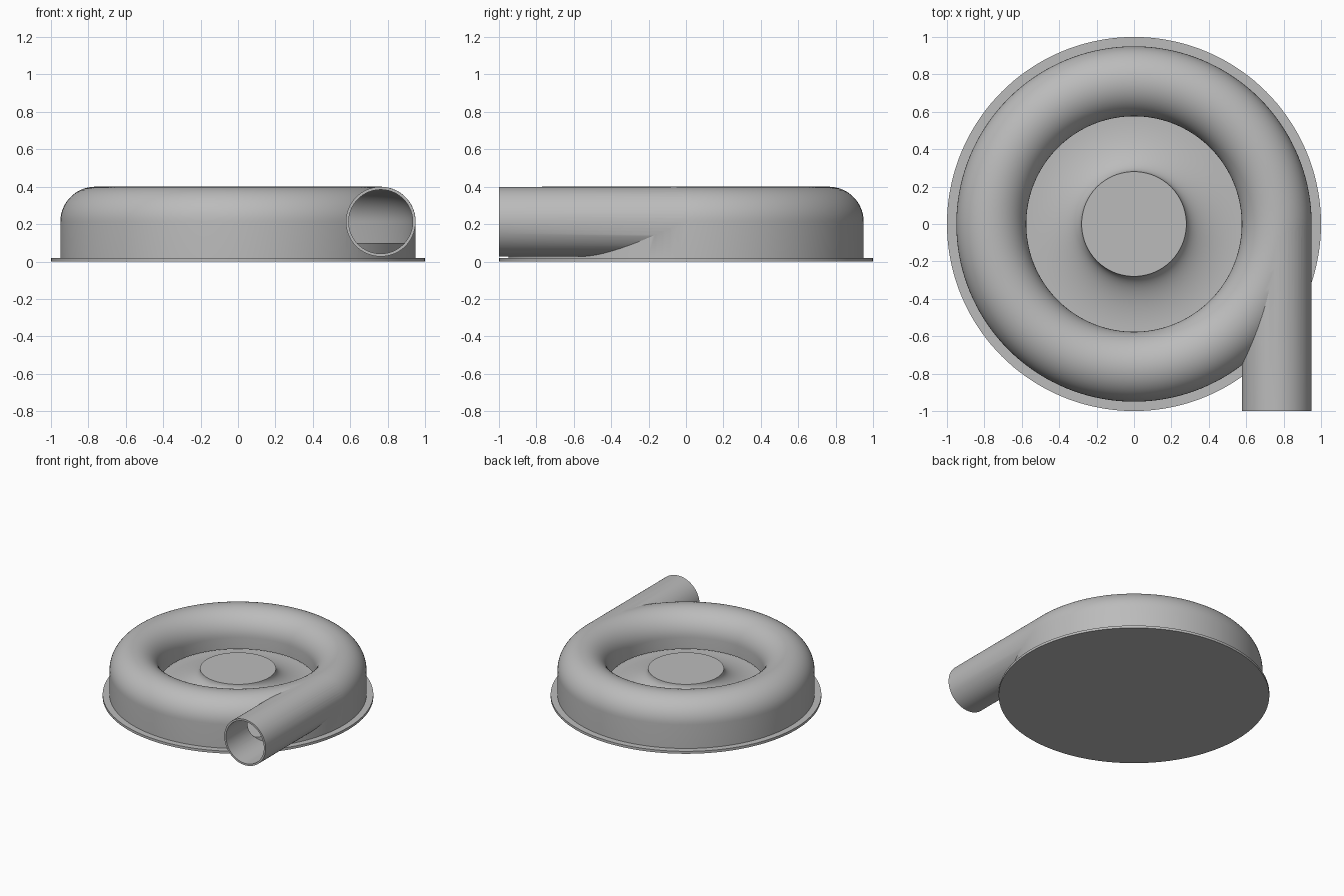
import bpy, bmesh, math
from mathutils import Matrix

cube = bpy.data.objects.get("Cube")
if cube:
    bpy.data.objects.remove(cube, do_unlink=True)

TUBE_X, TUBE_Z, TUBE_R = 0.763, 0.213, 0.187   # scroll tube centre and radius
WALL = 0.015
SEGMENTS = 144

grey = bpy.data.materials.new("plain_grey")
grey.use_nodes = True
colour = (0.5, 0.5, 0.5, 1)
grey.diffuse_color = colour
grey.node_tree.nodes["Principled BSDF"].inputs["Base Color"].default_value = colour


def add_object(name, bm):
    bmesh.ops.recalc_face_normals(bm, faces=bm.faces)
    mesh = bpy.data.meshes.new(name)
    bm.to_mesh(mesh)
    bm.free()
    mesh.materials.append(grey)
    obj = bpy.data.objects.new(name, mesh)
    bpy.context.collection.objects.link(obj)
    return obj


def lathe(name, profile, closed):
    """Revolve (radius, height) points around the z axis."""
    bm = bmesh.new()
    verts = [bm.verts.new((r, 0, z)) for r, z in profile]
    pairs = list(zip(verts, verts[1:]))
    if closed:
        pairs.append((verts[-1], verts[0]))
    edges = [bm.edges.new(p) for p in pairs]
    bmesh.ops.spin(bm, geom=verts + edges, cent=(0, 0, 0), axis=(0, 0, 1),
                   angle=math.tau, steps=SEGMENTS, use_merge=False)
    bmesh.ops.remove_doubles(bm, verts=bm.verts, dist=1e-5)
    return add_object(name, bm)


def cylinder_y(name, radius, y0, y1):
    """Solid cylinder along y, in line with the scroll tube."""
    bm = bmesh.new()
    place = Matrix.Translation((TUBE_X, (y0 + y1) / 2, TUBE_Z)) @ Matrix.Rotation(math.pi / 2, 4, 'X')
    bmesh.ops.create_cone(bm, cap_ends=True, segments=72, radius1=radius, radius2=radius,
                          depth=y1 - y0, matrix=place)
    return add_object(name, bm)


def arch(radius, steps=28):
    """Half circle over the tube centre, from the outside to the inside."""
    return [(TUBE_X + radius * math.cos(math.pi * i / steps),
             TUBE_Z + radius * math.sin(math.pi * i / steps)) for i in range(steps + 1)]


def combine(target, tool, operation):
    bpy.context.view_layer.objects.active = target
    mod = target.modifiers.new("combine", 'BOOLEAN')
    mod.operation, mod.solver, mod.object = operation, 'EXACT', tool
    bpy.ops.object.modifier_apply(modifier=mod.name)
    bpy.data.objects.remove(tool, do_unlink=True)


def smooth(obj):
    bpy.ops.object.select_all(action='DESELECT')
    obj.select_set(True)
    bpy.context.view_layer.objects.active = obj
    bpy.ops.object.shade_smooth_by_angle(angle=math.radians(25))


# Scroll housing with its tangent outlet pipe
outer, inner = TUBE_X + TUBE_R, TUBE_X - TUBE_R
housing = lathe("scroll_housing", [(outer, 0.015)] + arch(TUBE_R) + [(inner, 0.015)], True)
combine(housing, cylinder_y("outlet_pipe", TUBE_R - 0.0005, -1.0, -0.002), 'UNION')

# Hollow inside, open towards the hub below the inner lip
bore = TUBE_R - WALL
cavity = lathe("cavity", [(TUBE_X + bore, 0.005)] + arch(bore)
               + [(TUBE_X - bore, 0.12), (0.5, 0.12), (0.5, 0.005)], True)
combine(housing, cavity, 'DIFFERENCE')
combine(housing, cylinder_y("pipe_bore", bore - 0.001, -1.1, -0.004), 'DIFFERENCE')
smooth(housing)

# Base flange
base = lathe("base_flange", [(0, 0), (1, 0), (1, 0.02), (0, 0.02)], False)
smooth(base)

# Raised floor and flared hub
HUB_R, FLARE_R, HUB_Z, FLOOR_Z = 0.28, 0.57, 0.23, 0.1
flare = [(FLARE_R - (FLARE_R - HUB_R) * math.sin(a), HUB_Z - (HUB_Z - FLOOR_Z) * math.cos(a))
         for a in (math.pi / 2 * i / 16 for i in range(17))]
floor_r = TUBE_X + bore - 0.004
hub = lathe("flared_hub", [(0, 0.01), (floor_r, 0.01), (floor_r, FLOOR_Z)] + flare + [(0, HUB_Z)], False)
smooth(hub)
